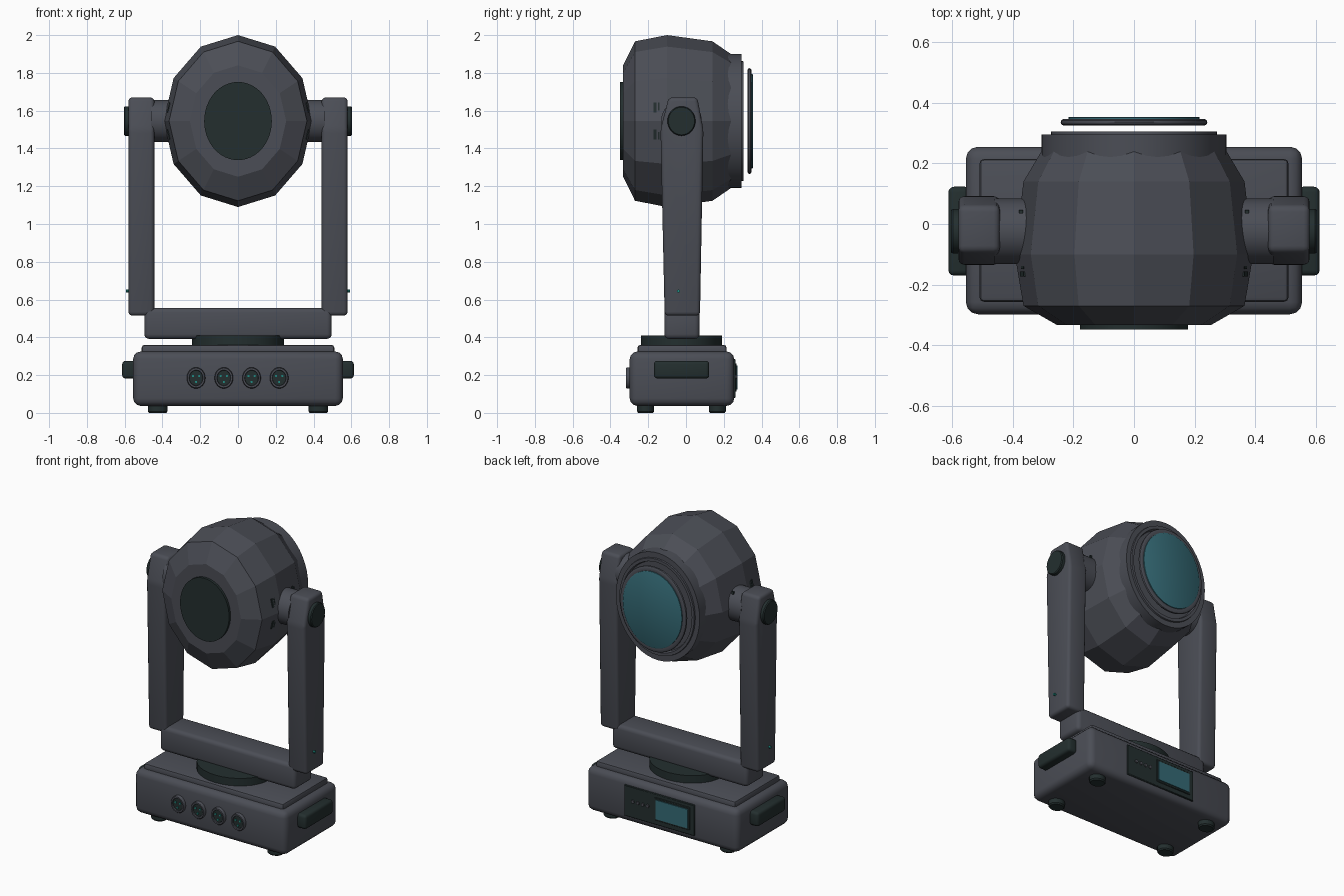
import bpy, bmesh, math
from mathutils import Vector

if "Cube" in bpy.data.objects:
    bpy.data.objects.remove(bpy.data.objects["Cube"])


def material(name, rgb):
    m = bpy.data.materials.new(name)
    m.diffuse_color = (*rgb, 1)
    m.use_nodes = True
    m.node_tree.nodes["Principled BSDF"].inputs["Base Color"].default_value = m.diffuse_color
    return m


GREY = material("charcoal_grey", (0.070, 0.075, 0.092))
DARK = material("green_black", (0.017, 0.028, 0.028))
GLASS = material("teal_glass", (0.035, 0.145, 0.180))
PIN = material("bright_teal", (0.015, 0.270, 0.230))


def finish(name, bm, mat, smooth=True):
    bmesh.ops.recalc_face_normals(bm, faces=bm.faces[:])
    me = bpy.data.meshes.new(name)
    bm.to_mesh(me)
    bm.free()
    me.materials.append(mat)
    ob = bpy.data.objects.new(name, me)
    bpy.context.collection.objects.link(ob)
    if smooth:
        bpy.ops.object.select_all(action='DESELECT')
        ob.select_set(True)
        bpy.context.view_layer.objects.active = ob
        bpy.ops.object.shade_smooth_by_angle(angle=math.radians(36))
    return ob


def lathe(name, profile, axis, centre, mat, scale=(1, 1), n=32, smooth=True):
    """Turn (position, radius) pairs around an axis, closing both ends."""
    bm = bmesh.new()
    rings = []
    for t, r in profile:
        ring = []
        for i in range(n):
            a = 2 * math.pi * i / n
            u, v = r * math.sin(a) * scale[0], r * math.cos(a) * scale[1]
            p = {'X': (t, u, v), 'Y': (u, t, v), 'Z': (u, v, t)}[axis]
            ring.append(bm.verts.new(Vector(p) + Vector(centre)))
        rings.append(ring)
    for a, b in zip(rings, rings[1:]):
        for i in range(n):
            j = (i + 1) % n
            bm.faces.new((a[i], a[j], b[j], b[i]))
    bm.faces.new(rings[0])
    bm.faces.new(rings[-1])
    return finish(name, bm, mat, smooth)


def prism(name, outline, x0, x1, mat, bevel=0.0, segments=3):
    """Extrude a (y, z) outline along x and round its edges."""
    bm = bmesh.new()
    a = [bm.verts.new((x0, y, z)) for y, z in outline]
    b = [bm.verts.new((x1, y, z)) for y, z in outline]
    n = len(a)
    for i in range(n):
        j = (i + 1) % n
        bm.faces.new((a[i], a[j], b[j], b[i]))
    bm.faces.new(a)
    bm.faces.new(b)
    bmesh.ops.recalc_face_normals(bm, faces=bm.faces[:])
    if bevel:
        bmesh.ops.bevel(bm, geom=bm.edges[:], offset=bevel, segments=segments,
                        profile=0.5, affect='EDGES', clamp_overlap=True)
    return finish(name, bm, mat)


def box(name, x, y, z, mat, bevel=0.0, segments=3):
    outline = [(y[0], z[0]), (y[1], z[0]), (y[1], z[1]), (y[0], z[1])]
    return prism(name, outline, x[0], x[1], mat, bevel, segments)


# Base housing, top plate and turntable
box("base_housing", (-0.555, 0.555), (-0.298, 0.255), (0.037, 0.325), GREY, 0.04)
box("base_top_plate", (-0.51, 0.51), (-0.257, 0.215), (0.30, 0.36), GREY, 0.015, 2)
lathe("turntable", [(0.35, 0.243), (0.41, 0.243)], 'Z', (0, -0.024, 0), DARK, (1, 0.88))

# Feet
for x in (-0.425, 0.425):
    for y in (-0.214, 0.166):
        lathe("foot", [(0, 0.045), (0.008, 0.052), (0.05, 0.052)], 'Z', (x, y, 0),
              DARK, (1, 0.87), 20)

# Sockets on the front, each with three pins
for x in (-0.222, -0.075, 0.072, 0.218):
    c = (x, 0, 0.185)
    lathe("socket_ring", [(-0.28, 0.056), (-0.312, 0.056), (-0.318, 0.052), (-0.318, 0.042),
                          (-0.306, 0.040)], 'Y', c, GREY, (0.88, 1), 24)
    lathe("socket_core", [(-0.30, 0.040), (-0.310, 0.040)], 'Y', c, DARK, (0.88, 1), 20)
    for k in range(3):
        a = math.radians(180 + 120 * k)
        lathe("socket_pin", [(-0.30, 0.006), (-0.316, 0.006)], 'Y',
              (x + 0.019 * math.sin(a), 0, 0.185 + 0.021 * math.cos(a)), PIN, n=8)

# Control panel on the back
box("control_panel", (-0.245, 0.27), (0.24, 0.263), (0.08, 0.285), DARK, 0.004, 1)
box("screen_frame", (-0.215, 0.045), (0.25, 0.268), (0.112, 0.262), DARK, 0.003, 1)
box("screen", (-0.203, 0.033), (0.26, 0.273), (0.124, 0.250), GLASS)
for i in range(4):
    lathe("panel_button", [(0.255, 0.012), (0.270, 0.011)], 'Y',
          (0.095 + 0.036 * i, 0, 0.19), GREY, n=12)

# Yoke crossbar
box("yoke_crossbar", (-0.496, 0.496), (-0.115, 0.072), (0.392, 0.556), GREY, 0.025)

# Yoke arms, pivots, caps and carrying handles on both sides
ARM = [(-0.113, 0.515), (0.074, 0.515), (0.092, 1.50), (0.060, 1.67),
       (-0.092, 1.67), (-0.135, 1.50)]
PIVOT = (0, -0.024, 1.545)
for s in (-1, 1):
    prism("yoke_arm", ARM, s * 0.443, s * 0.58, GREY, 0.02)
    lathe("pivot_neck", [(s * 0.33, 0.112), (s * 0.46, 0.112)], 'X', PIVOT, GREY, (0.96, 1))
    lathe("pivot_cap", [(s * 0.56, 0.078), (s * 0.598, 0.078), (s * 0.604, 0.073)], 'X',
          PIVOT, DARK, (0.95, 1))
    lathe("arm_screw", [(s * 0.57, 0.008), (s * 0.593, 0.008)], 'X', (0, -0.04, 0.645),
          PIN, n=10)
    box("neck_screw", sorted((s * 0.366, s * 0.38)), (0.034, 0.046), (1.61, 1.648), DARK)
    box("carry_handle", sorted((s * 0.54, s * 0.613)), (-0.17, 0.123), (0.182, 0.276),
        DARK, 0.018)
    # Vent slots on the flanks of the head
    for up in (-1, 1):
        for k in range(3):
            y = -0.165 + 0.024 * k
            lo, hi = 0.045 + 0.012 * k, 0.098
            zs = sorted((1.545 + up * lo, 1.545 + up * hi))
            slot = [(y - 0.008, zs[0]), (y + 0.008, zs[0]), (y + 0.008, zs[1]), (y - 0.008, zs[1])]
            ob = prism("vent_slot", slot, s * 0.34, s * 0.387, DARK)
            # Lean each slot along the sloping facet
            for v in ob.data.vertices:
                v.co.x -= s * 0.232 * abs(v.co.z - 1.545)

# Faceted head shell
HEAD = (0, 0, 1.545)
OVAL = (0.865, 1)
lathe("head_shell", [(-0.333, 0.295), (-0.27, 0.422), (-0.10, 0.455), (0.14, 0.422),
                     (0.245, 0.350)], 'Y', HEAD, GREY, OVAL, 12, False)
lathe("front_disc", [(-0.32, 0.207), (-0.349, 0.207)], 'Y', HEAD, DARK, OVAL, 48)

# Lens collar, ring and glass at the back of the head
lathe("lens_collar", [(0.20, 0.354), (0.295, 0.354), (0.295, 0.318), (0.305, 0.316),
                      (0.305, 0.296), (0.285, 0.290)], 'Y', HEAD, GREY, OVAL, 48)
lathe("lens_ring", [(0.326, 0.262), (0.326, 0.271), (0.330, 0.278), (0.336, 0.280),
                    (0.342, 0.278), (0.346, 0.271), (0.346, 0.258)], 'Y', HEAD, GREY, OVAL, 48)
lathe("lens_glass", [(0.335, 0.250), (0.352, 0.250), (0.354, 0.246)], 'Y', HEAD, GLASS, OVAL, 48)
